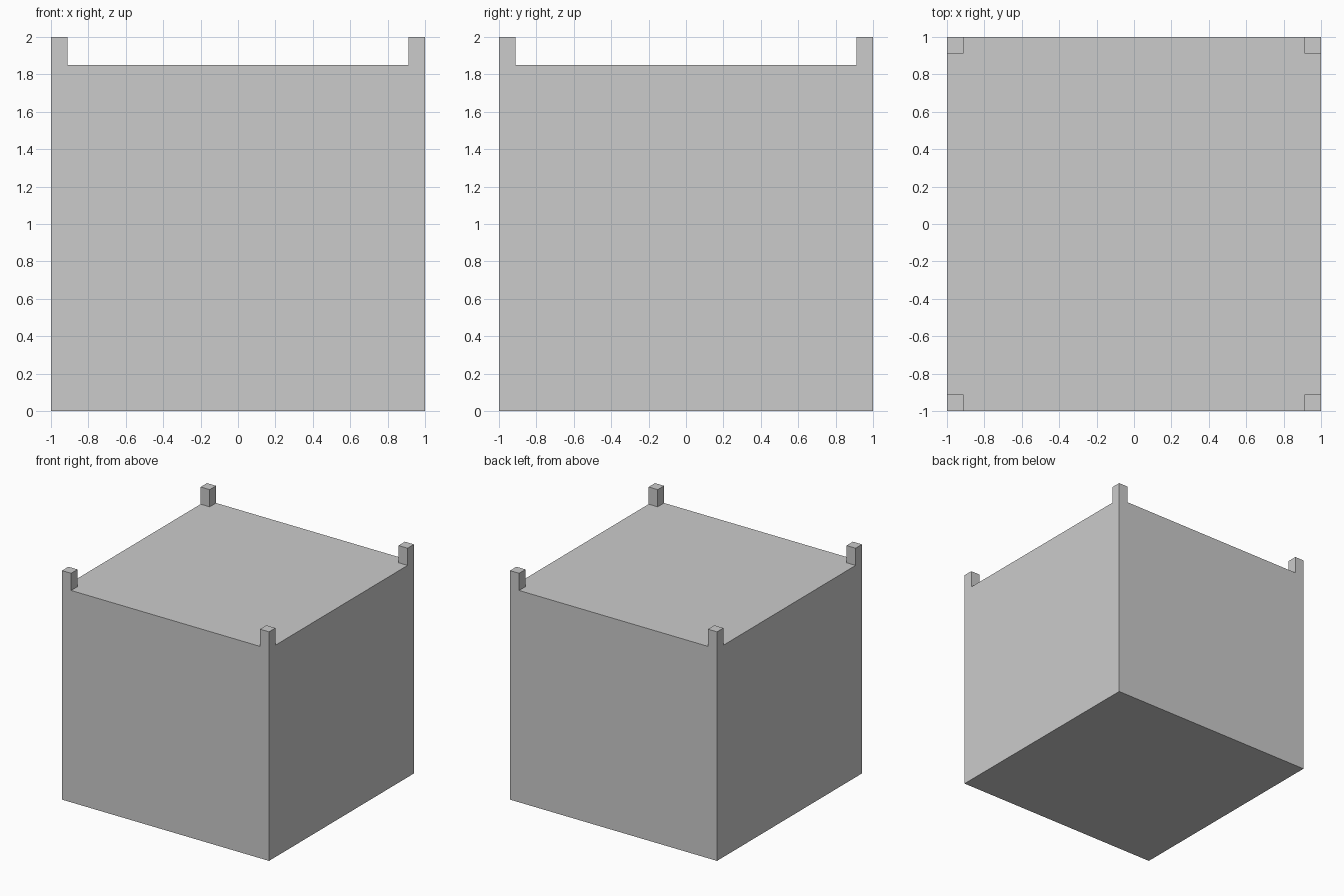
import bpy, bmesh
from mathutils import Vector

if "Cube" in bpy.data.objects:
    bpy.data.objects.remove(bpy.data.objects["Cube"])

BODY_H, TOP, POST = 1.85, 2.0, 0.088
inner = 1 - POST

bm = bmesh.new()

# Main block
bmesh.ops.create_cube(bm, size=1)
for v in bm.verts:
    v.co = Vector((v.co.x * 2, v.co.y * 2, (v.co.z + 0.5) * BODY_H))

# Score the block along the inner edges of the corner posts
for axis in (Vector((1, 0, 0)), Vector((0, 1, 0))):
    for side in (-inner, inner):
        bmesh.ops.bisect_plane(bm, geom=bm.verts[:] + bm.edges[:] + bm.faces[:],
                               plane_co=axis * side, plane_no=axis)

# Raise the four corner squares into posts
bm.normal_update()
corners = []
for f in bm.faces:
    c = f.calc_center_median()
    if f.normal.z > 0.9 and abs(c.x) > inner and abs(c.y) > inner:
        corners.append(f)
raised = bmesh.ops.extrude_discrete_faces(bm, faces=corners)["faces"]
for f in raised:
    for v in f.verts:
        v.co.z = TOP

# Merge the coplanar pieces into clean flat sides
bmesh.ops.remove_doubles(bm, verts=bm.verts[:], dist=1e-4)
bmesh.ops.dissolve_limit(bm, angle_limit=0.01, verts=bm.verts[:], edges=bm.edges[:])
bmesh.ops.recalc_face_normals(bm, faces=bm.faces[:])

mesh = bpy.data.meshes.new("block_with_corner_posts")
bm.to_mesh(mesh)
bm.free()
bpy.context.collection.objects.link(bpy.data.objects.new("block_with_corner_posts", mesh))
